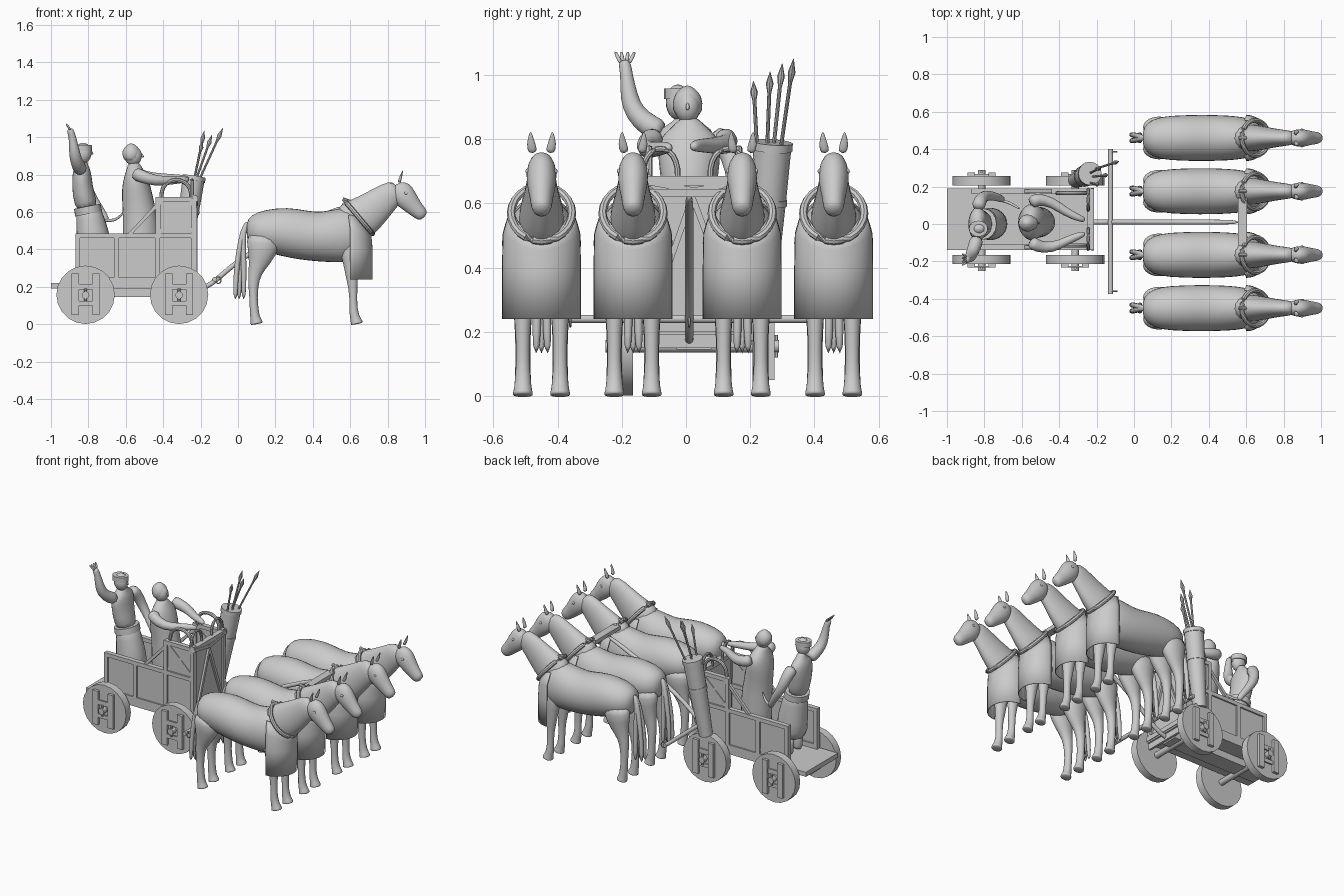
import bpy, bmesh, math
from math import sin, cos, pi
from mathutils import Vector, Matrix


def finish(name, bm, sub=0, angle=40):
    bmesh.ops.recalc_face_normals(bm, faces=bm.faces)
    me = bpy.data.meshes.new(name)
    bm.to_mesh(me)
    bm.free()
    ob = bpy.data.objects.new(name, me)
    bpy.context.collection.objects.link(ob)
    if sub:
        ob.modifiers.new("round", 'SUBSURF').levels = sub
    bpy.ops.object.select_all(action='DESELECT')
    bpy.context.view_layer.objects.active = ob
    ob.select_set(True)
    bpy.ops.object.shade_smooth_by_angle(angle=math.radians(180 if sub else angle))
    return ob


# Loft ellipses (x, y, z, half width, half depth) along one or more paths
def tube(name, paths, n=12, sub=1, closed=False):
    bm = bmesh.new()
    for path in paths:
        P = [Vector(p[:3]) for p in path]
        rings = []
        for i, p in enumerate(path):
            if closed:
                t = P[(i + 1) % len(P)] - P[i - 1]
            else:
                t = P[min(i + 1, len(P) - 1)] - P[max(i - 1, 0)]
            t.normalize()
            ref = Vector((0, 1, 0)) if abs(t.y) < 0.9 else Vector((1, 0, 0))
            side = (ref - t * ref.dot(t)).normalized()
            up = t.cross(side)
            rings.append([bm.verts.new(P[i] + side * p[3] * cos(2 * pi * k / n) + up * p[-1] * sin(2 * pi * k / n))
                          for k in range(n)])
        pairs = list(zip(rings, rings[1:])) + ([(rings[-1], rings[0])] if closed else [])
        for a, b in pairs:
            for k in range(n):
                bm.faces.new((a[k], a[(k + 1) % n], b[(k + 1) % n], b[k]))
        if not closed:
            bm.faces.new(rings[0])
            bm.faces.new(rings[-1])
    return finish(name, bm, sub)


def boxes(name, items):
    bm = bmesh.new()
    for x0, x1, y0, y1, z0, z1 in items:
        m = Matrix.Translation(((x0 + x1) / 2, (y0 + y1) / 2, (z0 + z1) / 2)) @ Matrix.Diagonal((x1 - x0, y1 - y0, z1 - z0, 1))
        bmesh.ops.create_cube(bm, size=1, matrix=m)
    return finish(name, bm)


def bars(name, segs, w):
    bm = bmesh.new()
    for p, q in segs:
        p, q = Vector(p), Vector(q)
        m = Matrix.Translation((p + q) / 2) @ (q - p).to_track_quat('Z', 'Y').to_matrix().to_4x4()
        bmesh.ops.create_cube(bm, size=1, matrix=m @ Matrix.Diagonal((w, w, (q - p).length, 1)))
    return finish(name, bm)


def ball(name, c, r):
    bm = bmesh.new()
    bmesh.ops.create_uvsphere(bm, u_segments=20, v_segments=12, radius=1,
                              matrix=Matrix.Translation(c) @ Matrix.Diagonal((*r, 1)))
    return finish(name, bm, angle=180)


def flat(pts, y=0):
    return [(x, y, z, a, b) for x, z, a, b in pts]


# ---- One horse at y = 0 ----
torso = flat([(.045, .50, .03, .04), (.065, .50, .085, .085), (.14, .50, .118, .115), (.25, .495, .124, .135),
              (.35, .475, .127, .135), (.45, .465, .125, .135), (.55, .475, .12, .15), (.63, .48, .105, .145), (.695, .47, .055, .08)])
neck = flat([(.55, .51, .085, .12), (.66, .565, .07, .118), (.74, .63, .052, .093), (.81, .69, .043, .075), (.865, .725, .035, .055)])
head = flat([(.84, .745, .025, .03), (.865, .715, .046, .067), (.90, .67, .05, .062), (.945, .62, .036, .044),
             (.98, .588, .034, .039), (.997, .572, .02, .024)])
horse = [tube("horse_body", [torso, neck, head], 16)]
fore = [(.59, .46, .05, .065), (.603, .34, .036, .044), (.61, .24, .028, .032), (.615, .19, .023, .024), (.617, .10, .021, .02),
        (.62, .055, .026, .026), (.628, .03, .027, .027), (.635, .006, .033, .035), (.636, 0, .033, .035)]
hind = [(.14, .49, .07, .11), (.13, .38, .053, .08), (.10, .30, .034, .044), (.082, .245, .028, .032), (.082, .14, .023, .021),
        (.088, .055, .026, .026), (.093, .03, .027, .027), (.10, .006, .033, .035), (.101, 0, .033, .035)]
horse.append(tube("horse_legs", [flat(l, y) for l in (fore, hind) for y in (-.058, .058)]))
horse.append(tube("horse_ears", [[(.86, s * .025, .755, .016, .012), (.87, s * .034, .785, .016, .008), (.882, s * .034, .825, .002, .002)]
                                 for s in (-1, 1)], 8))
horse.append(tube("horse_tail", [[(.055, 0, .55, .014, .014), (.025, dy * .5, .50, .016, .016), (.015 + dx * .6, dy, .38, .016, .016),
                                  (.008 + dx, dy, .26, .015, .015), (.006 + dx, dy * 1.2, .125, .013, .013)]
                                 for dx, dy in ((0, 0), (-.02, -.014), (.024, -.014), (-.02, .016), (.024, .016))], 8))
# Chest apron wrapped around the shoulders
bm = bmesh.new()
rows = []
for k in range(4):
    row = []
    for i in range(21):
        a = -pi / 2 + pi * i / 20
        s2 = sin(a) ** 2
        x, y, z = [(.60 + .12 * cos(a), .123 * sin(a), .24), (.60 + .12 * cos(a), .123 * sin(a), .40),
                   (.60 + .115 * cos(a), .121 * sin(a), .455 + .05 * s2), (.59 + .125 * cos(a), .098 * sin(a), .485 + .10 * s2)][k]
        row.append(bm.verts.new((x, y, z)))
    rows.append(row)
for a, b in zip(rows, rows[1:]):
    for i in range(20):
        bm.faces.new((a[i], a[i + 1], b[i + 1], b[i]))
apron = finish("chest_apron", bm)
apron.modifiers.new("cloth", 'SOLIDIFY').thickness = .006
horse.append(apron)
# Neck collar with a ring on top
horse.append(tube("collar", [[(.648 - .072 * cos(a), .095 * sin(a), .568 + .085 * cos(a), .013, .013) for a in
                              [2 * pi * i / 24 for i in range(24)]]], 8, 0, True))
horse.append(tube("collar_ring", [[(.58, 0, .63, .012, .012), (.578, 0, .665, .012, .012)],
                                  [(.56, 0, .668, .01, .01), (.60, 0, .655, .01, .01)]], 8, 0))
# Eyes
horse += [ball("horse_eye", (.898, s * .044, .70), (.009, .006, .008)) for s in (-1, 1)]

# ---- Copies of the horse, four abreast ----
for y in (-.165, .175, .46):
    for ob in horse:
        c = ob.copy()
        c.location.y = y
        bpy.context.collection.objects.link(c)
for ob in horse:
    ob.location.y = -.45

# ---- Draught gear ----
tube("draught_pole", [[(x, .01, z, .014, .014) for x, z in
                       ((-.3, .16), (-.18, .185), (-.1, .25), (0, .34), (.15, .43), (.35, .54), (.58, .635))]], 10)
boxes("yoke", [(.555, .605, -.115, .14, .62, .645)])
tube("swingle_bar", [[(-.125, -.375, .24, .013, .013), (-.125, .40, .24, .013, .013)]], 10, 0)
tube("trace_hooks", [[(-.105 + .014 * cos(a), y, .235 + .018 * sin(a), .004, .004) for a in [2 * pi * i / 12 for i in range(12)]]
                     for y in (-.36, .01, .385)], 6, 0, True)

# ---- Cart ----
Y0, Y1 = -.14, .19
boxes("cart_floor", [(-1, -.22, Y0, Y1, .19, .22), (-.95, -.25, -.03, .08, .145, .19)])
items, panels, braces = [], [], []
for y0, y1 in ((Y0, Y0 + .03), (Y1 - .03, Y1)):
    m = (y0 + y1) / 2
    items += [(-.87, -.23, y0, y1, .46, .485), (-.87, -.23, y0, y1, .22, .25)]
    items += [(x - .013, x + .013, y0, y1, .22, .47) for x in (-.857, -.65, -.43)]
    items += [(-.44, -.415, y0, y1, .47, .68), (-.25, -.222, y0, y1, .2, .69), (-.44, -.225, y0, y1, .655, .68)]
    panels += [(-.86, -.23, m - .005, m + .005, .22, .47), (-.43, -.23, m - .004, m + .004, .47, .67)]
    braces += [((-.42, m, .49), (-.24, m, .66)), ((-.42, m, .66), (-.24, m, .49)), ((-.58, m, .48), (-.43, m, .64))]
items += [(-.25, -.215, Y0, Y1, z, z + .03) for z in (.2, .655)]
panels.append((-.245, -.23, Y0, Y1, .15, .67))
braces += [((-.226, Y0 + .02, .22), (-.226, .02, .62)), ((-.226, Y1 - .02, .22), (-.226, .02, .62)),
           ((-.222, Y0, .67), (-.222, .025, .64)), ((-.222, Y1, .67), (-.222, .025, .64))]
boxes("cart_frame", items)
boxes("cart_panels", panels)
bars("cart_braces", braces, .018)
# Hand-hold arches on the sides and front
arc = [pi * i / 12 for i in range(13)]
tube("hand_arches", [[(-.33 + .08 * cos(a), y, .67 + .1 * sin(a) ** .7 if 0 < a < 3.1 else .67, .011, .011) for a in arc]
                     for y in (-.115, .165)] +
     [[(-.245, y + .055 * cos(a), .67 + .1 * sin(a) ** .7 if 0 < a < 3.1 else .67, .009, .009) for a in arc]
      for y in (-.08, .13)], 8, 0)

# ---- Wheels ----
for x in (-.815, -.315):
    tube("axle", [[(x, -.25, .155, .02, .02), (x, .29, .155, .02, .02)]], 12, 0)
    for inner, s in ((-.165, -1), (.207, 1)):
        o = inner + s * .05
        tube("wheel", [[(x, inner, .157, .156, .156), (x, o, .157, .156, .156)]], 20, 0)
        lo, hi = sorted((o, o + s * .018))
        boxes("wheel_battens", [(x + d - .019, x + d + .019, lo, hi, .05, .27) for d in (-.055, .055)] +
              [(x - .05, x + .05, lo, (lo + hi) / 2, .185, .215), (x - .05, x + .05, lo, (lo + hi) / 2, .1, .125)])
        tube("axle_pin", [[(x, o + s * .022, .12, .008, .008), (x, o + s * .022, .19, .008, .008)]], 8, 0)

# ---- Quiver and spears ----
bot, top = Vector((-.31, .235, .30)), Vector((-.235, .27, .79))
tube("quiver", [[(*bot.lerp(top, f), r, r) for f, r in
                 ((0, .042), (.6, .054), (.6, .058), (.64, .058), (.64, .055), (.95, .059), (.95, .063), (1, .063), (1, .054), (.85, .05))]], 16, 0)
for base, tip in (((-.25, .225, .7), (-.19, .21, .98)), ((-.25, .25, .7), (-.14, .262, 1.01)),
                  ((-.25, .265, .7), (-.18, .30, 1.035)), ((-.24, .285, .7), (-.08, .335, 1.05))):
    b, t = Vector(base), Vector(tip)
    tube("spear", [[(*b.lerp(t, f), r, r) for f, r in ((0, .006), (.78, .006), (.8, .007), (.88, .012), (1, .001))]], 8, 0)


# ---- People ----
def limb(pts):
    return [(*p[:3], p[3], p[3]) for p in pts]


tube("driver_body", [flat([(-.52, .22, .085, .10), (-.515, .5, .088, .105), (-.53, .62, .085, .09), (-.545, .73, .1, .083),
                           (-.55, .80, .105, .06), (-.555, .835, .055, .042), (-.56, .87, .028, .028)], .01)])
tube("driver_arms", [limb([(-.555, -.09, .81, .04), (-.52, -.12, .79, .036), (-.44, -.13, .765, .03), (-.36, -.09, .768, .024),
                           (-.29, -.06, .775, .02), (-.26, -.05, .77, .012)]),
                     limb([(-.555, .11, .81, .04), (-.52, .135, .79, .036), (-.44, .12, .78, .03), (-.36, .06, .78, .024),
                           (-.29, .03, .78, .02), (-.26, .02, .775, .012)])], 10)
ball("driver_head", (-.56, .005, .90), (.046, .04, .052))
tube("driver_helmet", [flat([(-.57, .865, .047, .04), (-.57, .915, .05, .054), (-.572, .945, .04, .042), (-.574, .968, .008, .008)], .005)])
tube("noses", [[(-.516, .005, .915, .004, .004), (-.505, .005, .888, .009, .009)],
               [(-.787, -.025, .93, .004, .004), (-.776, -.025, .905, .009, .009)]], 8)
tube("passenger_body", [flat([(-.835, .68, .075, .058), (-.80, .6, .075, .065), (-.83, .7, .08, .06), (-.835, .79, .1, .055),
                              (-.835, .835, .085, .045), (-.833, .855, .035, .03), (-.83, .885, .027, .027)][1:], 0)])
tube("passenger_skirt", [flat([(-.765, .30, .098, .10), (-.77, .45, .09, .098), (-.79, .56, .08, .078), (-.803, .64, .077, .067)], 0)])
tube("passenger_belt", [flat([(-.798, .59, .083, .074), (-.806, .63, .083, .072)], 0)], 16, 0)
tube("passenger_legs", [limb([(-.78, y, .34, .034), (-.78, y, .26, .026), (-.775, y, .225, .03)]) for y in (-.045, .045)])
tube("passenger_arms", [limb([(-.838, -.07, .82, .04), (-.85, -.115, .84, .038), (-.868, -.16, .88, .034), (-.876, -.178, .93, .03),
                              (-.885, -.185, 1.0, .02), (-.895, -.19, 1.03, .021), (-.90, -.195, 1.045, .016)]),
                        limb([(-.835, .08, .82, .04), (-.825, .125, .79, .037), (-.80, .155, .70, .031), (-.75, .15, .63, .024),
                              (-.71, .135, .57, .021), (-.70, .13, .545, .014)])], 10)
tube("passenger_fingers", [limb([(-.895, -.19 + d * .5, 1.035, .008), (-.91, -.19 + d, 1.06, .007), (-.92, -.19 + d * 1.2, 1.072, .005)])
                           for d in (-.025, -.01, .008, .025)], 6)
ball("passenger_head", (-.828, -.025, .915), (.045, .038, .055))
tube("passenger_headband", [flat([(-.832, .925, .043, .051), (-.832, .958, .043, .05)], -.025)], 16, 0)
tube("whip_cord", [limb([(-.73, .13, .56, .009), (-.68, .12, .55, .009), (-.64, .1, .565, .008), (-.61, .08, .60, .006)])], 8)
